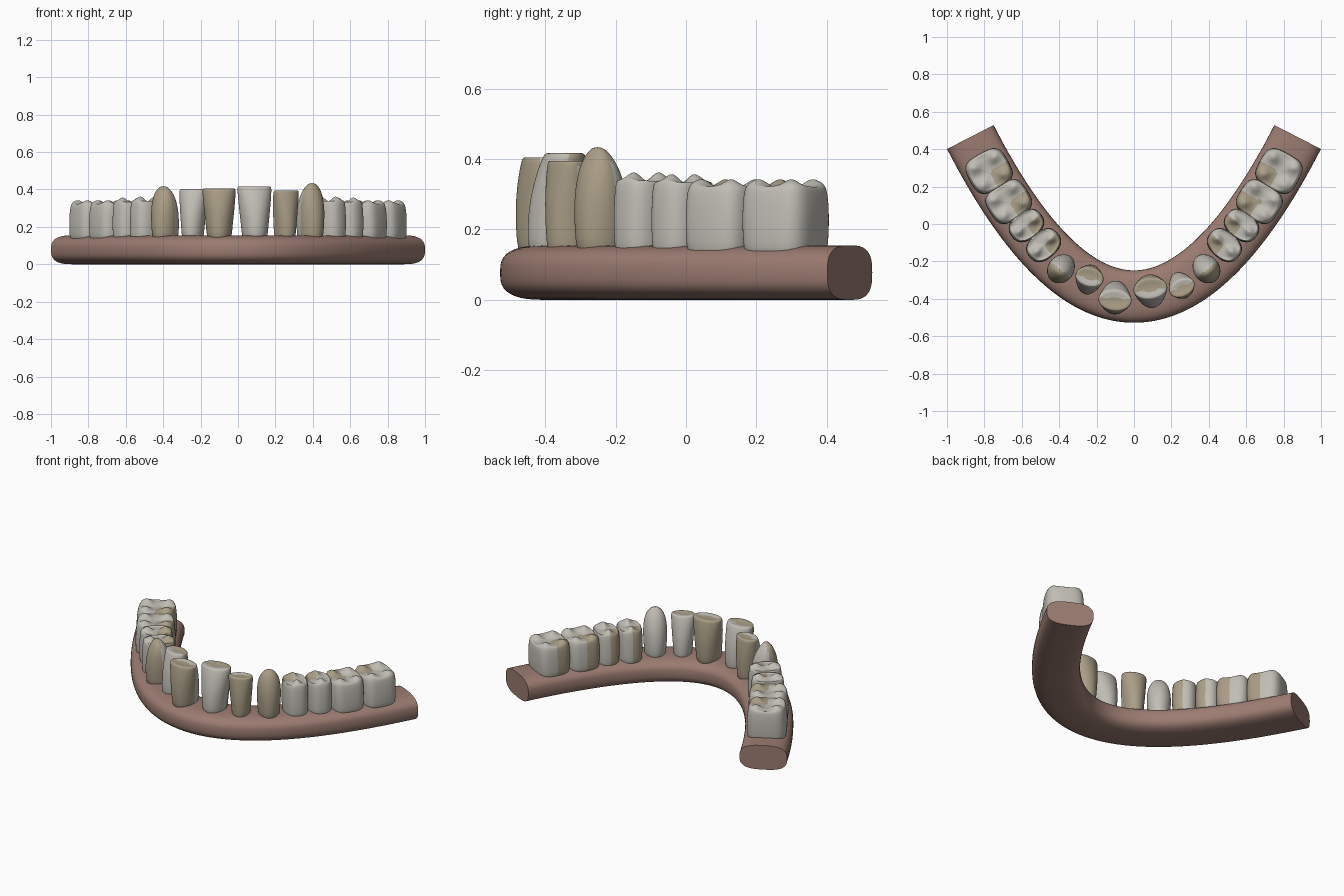
import bpy, bmesh, math

if "Cube" in bpy.data.objects:
    bpy.data.objects.remove(bpy.data.objects["Cube"])

A, Y0 = 1.114, -0.388            # arch centre line: y = Y0 + A x^2


def material(name, rgb):
    m = bpy.data.materials.new(name)
    m.diffuse_color = (*rgb, 1)
    m.use_nodes = True
    m.node_tree.nodes["Principled BSDF"].inputs["Base Color"].default_value = m.diffuse_color
    return m


GUM = material("gum_pink", (0.33, 0.20, 0.165))
PALE = material("enamel_pale", (0.53, 0.51, 0.46))
TAN = material("enamel_tan", (0.40, 0.34, 0.24))


def spow(c, n):
    return math.copysign(abs(c) ** (2 / n), c)


def bridge(bm, a, b):
    n = len(a)
    return [bm.faces.new((a[i], a[(i + 1) % n], b[(i + 1) % n], b[i])) for i in range(n)]


def finish(bm, name, mats):
    bmesh.ops.recalc_face_normals(bm, faces=bm.faces)
    me = bpy.data.meshes.new(name)
    bm.to_mesh(me)
    bm.free()
    for m in mats:
        me.materials.append(m)
    ob = bpy.data.objects.new(name, me)
    bpy.context.collection.objects.link(ob)
    return ob


# Gum: rounded section swept along the parabola, flat ends
def build_gum():
    bm = bmesh.new()
    rings, steps, seg = [], 64, 40
    for k in range(steps + 1):
        x = -0.875 + 1.75 * k / steps
        y = Y0 + A * x * x
        a = math.atan(2 * A * x)
        ring = []
        for i in range(seg):
            t = 2 * math.pi * i / seg
            o = 0.14 * spow(math.cos(t), 2.9)
            z = 0.0775 + 0.0775 * spow(math.sin(t), 2.9)
            ring.append(bm.verts.new((x + o * math.sin(a), y - o * math.cos(a), z)))
        rings.append(ring)
    for a, b in zip(rings, rings[1:]):
        bridge(bm, a, b)
    bm.faces.new(rings[0])
    bm.faces.new(rings[-1])
    ob = finish(bm, "gum_arch", [GUM])
    bpy.context.view_layer.objects.active = ob
    ob.select_set(True)
    bpy.ops.object.shade_smooth_by_angle(angle=math.radians(50))
    ob.select_set(False)


# Ring profiles: (height fraction, width scale, depth scale)
INCISOR = [(0, .70, .92), (.3, .78, 1), (.6, .9, .96), (.85, .98, .78), (.96, 1, .66),
           (1, .97, .6), (1, .8, .42), (.985, .5, .2)]
CANINE = [(0, .82, .92), (.3, .93, 1), (.55, 1, .95), (.75, .92, .75), (.88, .74, .52),
          (.96, .48, .3), (1, .2, .12)]
MOLAR = [(0, .9, .92), (.25, .97, 1), (.55, 1, 1), (.8, .98, .96), (.93, .93, .9),
         (1, .8, .78), (1, .62, .6), (1, .45, .44), (1, .28, .28), (1, .12, .12)]


def cusps(u, v, count):
    h = 0
    for cu in ((-.5, .5) if count == 4 else (0,)):
        for cv in (-.55, .55):
            h += math.exp(-((u - cu) ** 2 + (v - cv) ** 2) / .09)
    return 0.034 * min(h, 1) - 0.034


def build_tooth(name, prof, x, y, w, d, top, deg, power=2.0, cusp=0, flip=False):
    bm = bmesh.new()
    base, seg, rings = 0.10, 24, []
    for k, (f, sw, sd) in enumerate(prof):
        ring = []
        for i in range(seg):
            t = 2 * math.pi * i / seg
            u, v = sw * spow(math.cos(t), power), sd * spow(math.sin(t), power)
            z = base + (top - base) * f
            if cusp and k >= 5:
                z += cusps(u, v, cusp) + .006
            shift = 0 if cusp else -0.018 * f * f
            ring.append(bm.verts.new((u * w / 2, v * d / 2 + shift, z)))
        rings.append(ring)
    for a, b in zip(rings, rings[1:]):
        bridge(bm, a, b)
    bm.faces.new(rings[0])
    bm.faces.new(rings[-1])
    inner = -1 if x > 0 else 1
    for fc in bm.faces:
        c = fc.calc_center_median()
        fc.smooth = True
        tan = (c.y > 0 and c.x * inner > 0) if cusp else c.y < -0.01
        fc.material_index = int(tan)
    ob = finish(bm, name, [PALE, TAN])
    ob.location = (x, y, 0)
    ob.rotation_euler.z = math.radians(deg + (180 if flip else 0))
    s = ob.modifiers.new("smooth", 'SUBSURF')
    s.levels = s.render_levels = 2


build_gum()

# Crooked front teeth, some turned around
build_tooth("left_central_incisor", INCISOR, -.10, -.39, .18, .185, .405, -5)
build_tooth("right_central_incisor", INCISOR, .09, -.362, .185, .185, .417, 8, flip=True)
build_tooth("left_lateral_incisor", INCISOR, -.242, -.30, .155, .165, .402, -15, flip=True)
build_tooth("right_lateral_incisor", INCISOR, .25, -.325, .145, .15, .395, 25)
build_tooth("left_canine", CANINE, -.388, -.237, .145, .17, .418, -38)
build_tooth("right_canine", CANINE, .385, -.237, .145, .17, .434, 38)

# Mirrored premolars and molars
for side, s in (("left", -1), ("right", 1)):
    for part, x, y, w, d, top, deg, p, c in (
            ("first_premolar", .483, -.113, .15, .20, .362, 48, 2.5, 2),
            ("second_premolar", .575, -.008, .15, .20, .357, 52, 2.5, 2),
            ("first_molar", .67, .12, .205, .235, .342, 57, 3.4, 4),
            ("second_molar", .775, .283, .215, .235, .342, 61, 3.4, 4)):
        build_tooth(f"{side}_{part}", MOLAR, s * x, y, w, d, top, s * deg, p, c)
